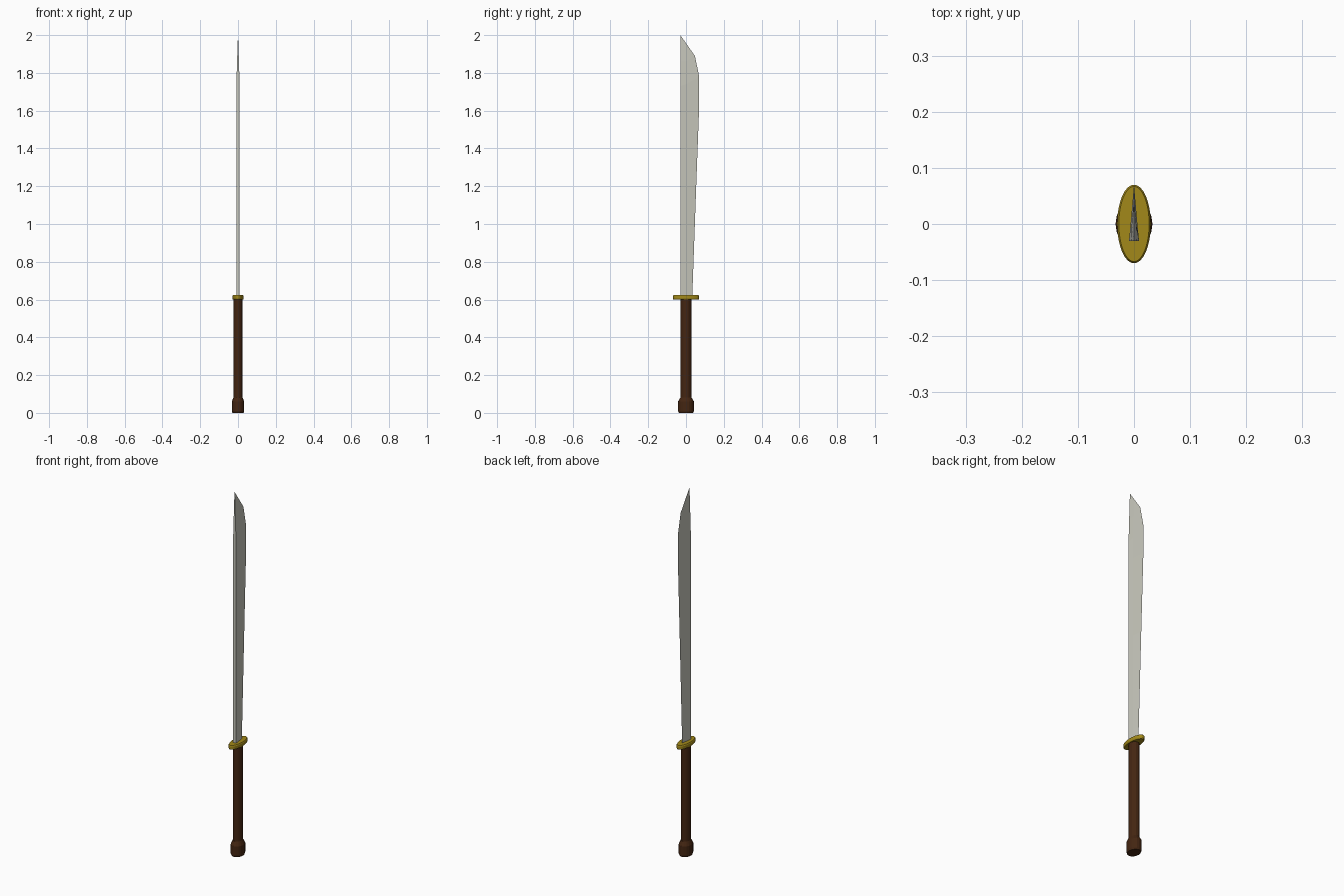
import bpy, bmesh, math

if "Cube" in bpy.data.objects:
    bpy.data.objects.remove(bpy.data.objects["Cube"])


def material(name, rgb):
    m = bpy.data.materials.new(name)
    m.diffuse_color = (*rgb, 1)
    m.use_nodes = True
    m.node_tree.nodes["Principled BSDF"].inputs["Base Color"].default_value = m.diffuse_color
    return m


STEEL = material("pale_steel", (0.57, 0.57, 0.50))
GOLD = material("old_gold", (0.36, 0.25, 0.01))
WOOD = material("dark_brown", (0.058, 0.019, 0.006))


def finish(name, bm, mat):
    bmesh.ops.recalc_face_normals(bm, faces=bm.faces)
    me = bpy.data.meshes.new(name)
    bm.to_mesh(me)
    bm.free()
    me.materials.append(mat)
    ob = bpy.data.objects.new(name, me)
    bpy.context.collection.objects.link(ob)
    return ob


def oval_loft(name, rings, sides, mat):
    """Stack of oval rings (z, half width x, half depth y), capped at both ends."""
    bm = bmesh.new()
    loops = []
    for z, rx, ry in rings:
        loops.append([bm.verts.new((rx * math.cos(a), ry * math.sin(a), z))
                      for a in (2 * math.pi * i / sides for i in range(sides))])
    for lo, hi in zip(loops, loops[1:]):
        for i in range(sides):
            j = (i + 1) % sides
            bm.faces.new((lo[i], lo[j], hi[j], hi[i]))
    bm.faces.new(loops[0])
    bm.faces.new(loops[-1])
    return finish(name, bm, mat)


# Grip and pommel
oval_loft("grip", [(0.06, 0.024, 0.028), (0.605, 0.024, 0.028)], 16, WOOD)
oval_loft("pommel", [(0.0, 0.030, 0.038), (0.01, 0.033, 0.042), (0.06, 0.033, 0.042),
                     (0.082, 0.024, 0.029)], 16, WOOD)

# Oval guard with softened rims
oval_loft("guard", [(0.600, 0.027, 0.067), (0.605, 0.030, 0.070), (0.618, 0.030, 0.070),
                    (0.623, 0.027, 0.067)], 32, GOLD)

# Blade: wedge sections from flat spine (y = -0.03) over a ridge line to the edge
# each row: spine z, spine half width, ridge z, ridge half width, edge y, edge z
rows = [(0.61, 0.009, 0.61, 0.006, 0.033, 0.61),
        (1.20, 0.009, 1.20, 0.006, 0.054, 1.20),
        (1.63, 0.009, 1.63, 0.006, 0.070, 1.63),
        (1.73, 0.009, 1.74, 0.006, 0.070, 1.78),
        (1.86, 0.005, 1.86, 0.004, 0.047, 1.89),
        (2.00, 0.0004, 1.957, 0.0004, 0.024, 1.923)]
bm = bmesh.new()
sections = []
for sz, sw, rz, rw, ey, ez in rows:
    sections.append([bm.verts.new(p) for p in (
        (-sw, -0.03, sz), (sw, -0.03, sz), (rw, 0, rz), (0, ey, ez), (-rw, 0, rz))])
for lo, hi in zip(sections, sections[1:]):
    for i in range(5):
        j = (i + 1) % 5
        bm.faces.new((lo[i], lo[j], hi[j], hi[i]))
bm.faces.new(sections[0])
bm.faces.new(sections[-1])
finish("blade", bm, STEEL)
